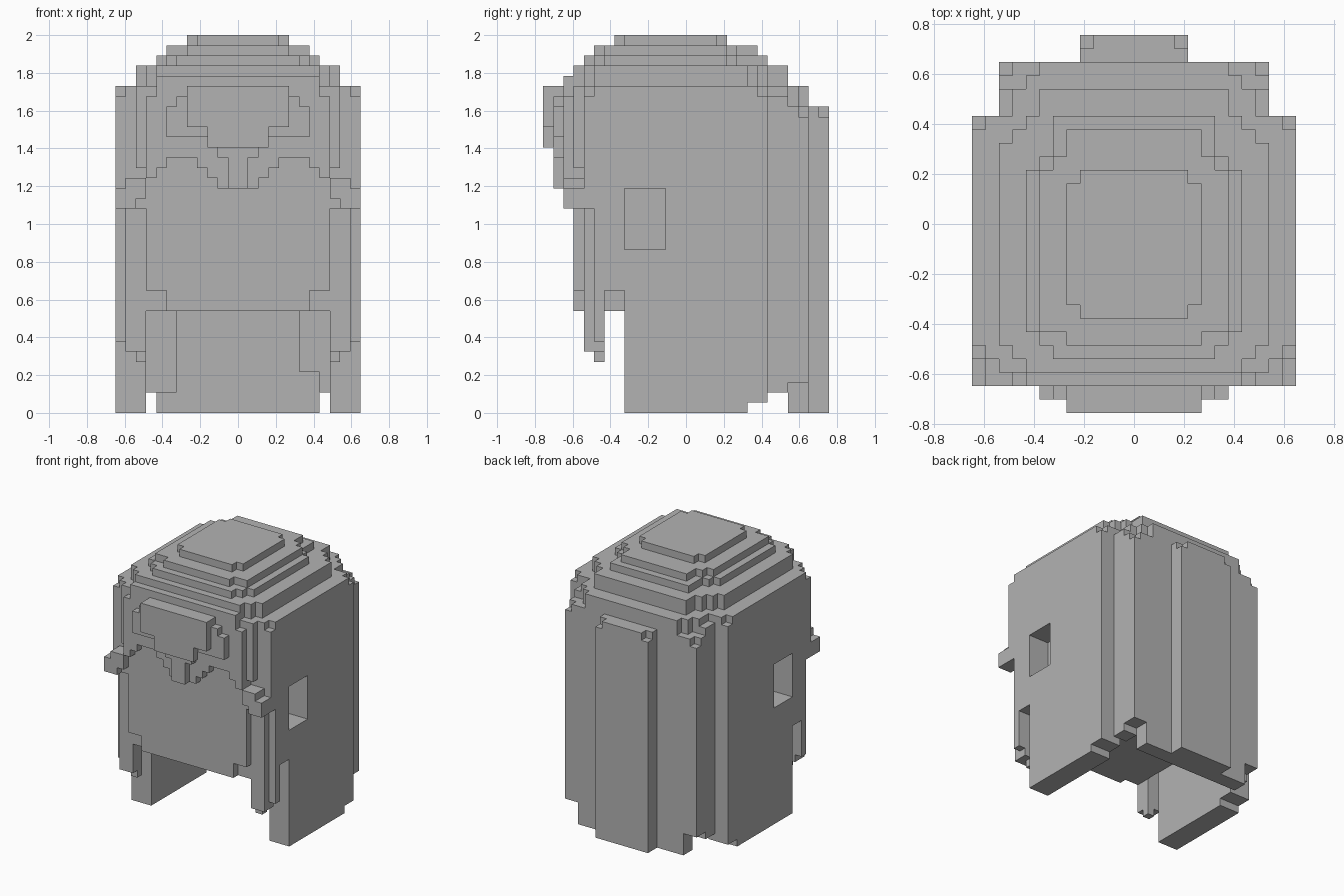
import bpy, bmesh

if "Cube" in bpy.data.objects:
    bpy.data.objects.remove(bpy.data.objects["Cube"])

U = 2 / 37          # size of one block
parts = {}          # part name -> set of block cells


def box(part, x0, x1, y0, y1, z0, z1, cut=False):
    """Fill (or cut) a block region, in block units."""
    cells = {(x, y, z) for x in range(x0, x1) for y in range(y0, y1) for z in range(z0, z1)}
    s = parts.setdefault(part, set())
    if cut:
        s -= cells
    else:
        s |= cells


def mid(part, hx, *r, **k):
    """Region centred on x = 0 with half width hx."""
    box(part, -hx, hx, *r, **k)


def pair(part, x0, x1, *r, **k):
    """Region mirrored on both sides."""
    box(part, x0, x1, *r, **k)
    box(part, -x1, -x0, *r, **k)


# Head block with the lower front corners cut away
mid("head", 9, -11, 10, 10, 32)
pair("head", 7, 9, -11, -10, 10, 12, cut=True)

# Side hair: thick slabs with a stepped front, a stepped hem and a square opening
pair("side_hair", 9, 12, -6, 6, 0, 32)
pair("side_hair", 9, 12, 6, 8, 1, 32)
pair("side_hair", 9, 12, -8, -6, 12, 32)
pair("side_hair", 9, 12, -9, -8, 7, 32)
pair("side_hair", 9, 12, -10, -9, 22, 31)
pair("side_hair", 9, 11, -10, -9, 19, 32)
pair("side_hair", 11, 12, 7, 8, 31, 32, cut=True)
pair("side_hair", 9, 12, -6, -2, 16, 22, cut=True)

# Thin front strands beside the face
pair("front_strand", 9, 11, -10, -9, 6, 22)
pair("front_strand", 10, 11, -9, -8, 6, 12)
pair("front_strand", 9, 10, -9, -8, 5, 12)

# Protruding side locks of the fringe
pair("side_lock", 9, 12, -11, -9, 20, 22)
pair("side_lock", 10, 12, -12, -11, 20, 22)
pair("side_lock", 9, 11, -12, -10, 21, 23)

# Back hair: wall, stepped corners and raised centre panel
mid("back_hair", 8, 10, 12, 0, 30)
pair("back_hair", 8, 10, 8, 10, 2, 31)
pair("back_hair", 8, 10, 10, 12, 3, 30)
pair("back_hair", 9, 10, 11, 12, 29, 30, cut=True)
mid("back_hair", 8, 10, 11, 30, 32)
mid("back_hair", 7, 11, 12, 30, 32)
mid("back_hair", 9, 8, 10, 10, 32)
box("back_hair", -9, -6, 8, 10, 2, 10)
box("back_hair", 6, 8, 8, 10, 4, 10)
mid("back_panel", 4, 12, 14, 0, 30)
pair("back_panel", 3, 4, 13, 14, 29, 30, cut=True)

# Stepped crown: half width, back, front, bottom, top
for hx, y0, y1, z0, z1 in [
        (10, -9, 6, 32, 34), (9, -10, 7, 32, 34), (8, -11, 8, 32, 34), (7, -11, 10, 32, 34),
        (8, -8, 4, 34, 35), (7, -9, 5, 34, 35), (6, -10, 8, 34, 35),
        (7, -8, 4, 35, 36), (6, -8, 5, 35, 36), (5, -9, 7, 35, 36),
        (4, -7, 4, 36, 37), (5, -6, 3, 36, 37)]:
    mid("crown", hx, y0, y1, z0, z1)

# Fringe: three layers with stepped hems, listed per column from the centre outwards
mid("fringe", 10, -11, -10, 24, 32)
mid("fringe", 8, -12, -11, 32, 33)
hems = [(-12, [22, 22, 23, 24, 25, 25, 25, 24, 23], [32] * 8 + [31]),
        (-13, [22, 25, 27, 27, 27, 27, 27], [32] * 5 + [31, 30]),
        (-14, [26, 26, 26, 28, 28], [32] * 5)]
for y, lows, tops in hems:
    for i, (lo, hi) in enumerate(zip(lows, tops)):
        pair("fringe", i, i + 1, y, y + 1, lo, hi)

# Single flat colour
grey = bpy.data.materials.new("plain_grey")
grey.diffuse_color = (0.45, 0.45, 0.45, 1)
grey.use_nodes = True
grey.node_tree.nodes["Principled BSDF"].inputs["Base Color"].default_value = grey.diffuse_color

# Skin the blocks: keep only the outside faces, then merge flat regions
FACES = {(1, 0, 0): [(1, 0, 0), (1, 1, 0), (1, 1, 1), (1, 0, 1)],
         (-1, 0, 0): [(0, 0, 0), (0, 0, 1), (0, 1, 1), (0, 1, 0)],
         (0, 1, 0): [(0, 1, 0), (0, 1, 1), (1, 1, 1), (1, 1, 0)],
         (0, -1, 0): [(0, 0, 0), (1, 0, 0), (1, 0, 1), (0, 0, 1)],
         (0, 0, 1): [(0, 0, 1), (1, 0, 1), (1, 1, 1), (0, 1, 1)],
         (0, 0, -1): [(0, 0, 0), (0, 1, 0), (1, 1, 0), (1, 0, 0)]}
solid = set().union(*parts.values())
used = set()
for name, cells in parts.items():
    cells = cells - used
    used |= cells
    bm = bmesh.new()
    verts = {}
    for c in sorted(cells):
        for d, quad in FACES.items():
            if tuple(a + b for a, b in zip(c, d)) in solid:
                continue
            loop = []
            for q in quad:
                p = tuple(a + b for a, b in zip(c, q))
                if p not in verts:
                    verts[p] = bm.verts.new([v * U for v in p])
                loop.append(verts[p])
            bm.faces.new(loop)
    bmesh.ops.dissolve_limit(bm, angle_limit=0.01, verts=bm.verts, edges=bm.edges)
    mesh = bpy.data.meshes.new(name)
    bm.to_mesh(mesh)
    bm.free()
    mesh.materials.append(grey)
    bpy.context.collection.objects.link(bpy.data.objects.new(name, mesh))
